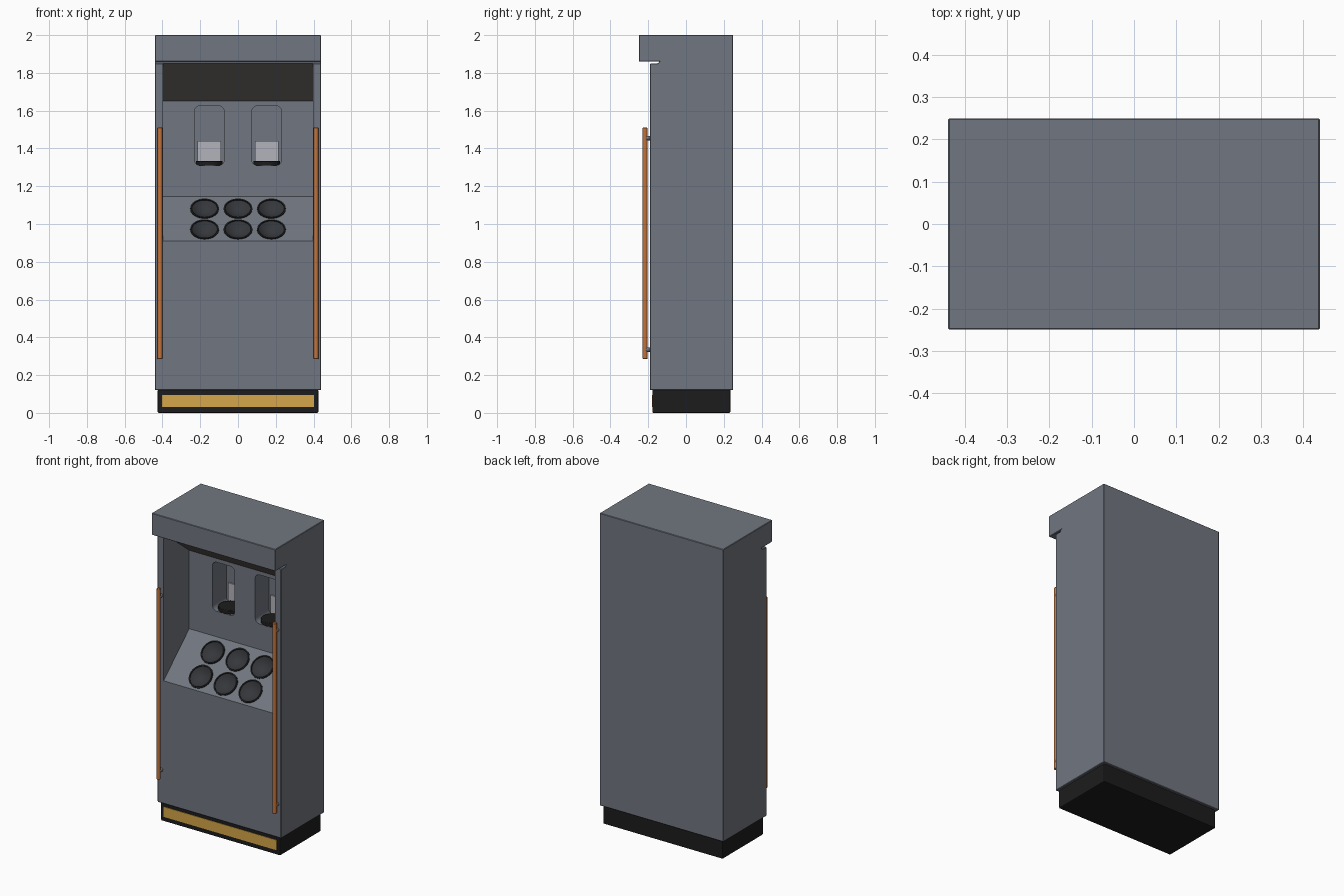
import bpy, bmesh, math
from mathutils import Vector, Matrix

cube = bpy.data.objects.get("Cube")
if cube:
    bpy.data.objects.remove(cube, do_unlink=True)


def material(name, *rgb):
    m = bpy.data.materials.new(name)
    m.use_nodes = True
    m.diffuse_color = (*rgb, 1)
    m.node_tree.nodes["Principled BSDF"].inputs["Base Color"].default_value = (*rgb, 1)
    return m


GREY = material("slate grey", 0.165, 0.182, 0.215)
WARM = material("warm grey", 0.17, 0.16, 0.15)
BLACK = material("black", 0.012, 0.012, 0.012)
DARK = material("dark grey", 0.035, 0.038, 0.043)
LIGHT = material("light grey", 0.45, 0.45, 0.5)
ORANGE = material("orange", 0.55, 0.17, 0.04)
YELLOW = material("yellow", 0.66, 0.38, 0.065)


def finish(name, bm, *mats, smooth=False):
    bmesh.ops.recalc_face_normals(bm, faces=bm.faces)
    mesh = bpy.data.meshes.new(name)
    bm.to_mesh(mesh)
    bm.free()
    ob = bpy.data.objects.new(name, mesh)
    bpy.context.collection.objects.link(ob)
    for m in mats:
        mesh.materials.append(m)
    if smooth:
        activate(ob)
        bpy.ops.object.shade_smooth_by_angle(angle=math.radians(35))
    return ob


def activate(ob):
    bpy.ops.object.select_all(action="DESELECT")
    ob.select_set(True)
    bpy.context.view_layer.objects.active = ob


def apply(ob, kind, **settings):
    mod = ob.modifiers.new(kind.lower(), kind)
    for key, value in settings.items():
        setattr(mod, key, value)
    activate(ob)
    bpy.ops.object.modifier_apply(modifier=mod.name)


def prism(name, points, offset, mat, smooth=False):
    bm = bmesh.new()
    face = bm.faces.new([bm.verts.new(p) for p in points])
    new = bmesh.ops.extrude_face_region(bm, geom=[face])["geom"]
    bmesh.ops.translate(bm, vec=offset, verts=[v for v in new if isinstance(v, bmesh.types.BMVert)])
    return finish(name, bm, mat, smooth=smooth)


def side_prism(name, profile, half, mat):
    return prism(name, [(-half, y, z) for y, z in profile], (2 * half, 0, 0), mat)


def box(name, x, y, z, mat, bevel=0):
    ob = side_prism(name, [(y[0], z[0]), (y[1], z[0]), (y[1], z[1]), (y[0], z[1])], (x[1] - x[0]) / 2, mat)
    ob.data.transform(Matrix.Translation(((x[0] + x[1]) / 2, 0, 0)))
    if bevel:
        apply(ob, "BEVEL", width=bevel, segments=2)
    return ob


def cylinder(name, r, depth, matrix, mat, sides=32, bevel=0):
    bm = bmesh.new()
    bmesh.ops.create_cone(bm, cap_ends=True, segments=sides, radius1=r, radius2=r, depth=depth, matrix=matrix)
    ob = finish(name, bm, mat, smooth=True)
    if bevel:
        apply(ob, "BEVEL", width=bevel, segments=2, limit_method="ANGLE")
    return ob


def lathe(name, profile, matrix, mats, steps=32):
    bm = bmesh.new()
    verts = [bm.verts.new((r, 0, z)) for r, z in profile]
    edges = [bm.edges.new(pair) for pair in zip(verts, verts[1:])]
    bmesh.ops.spin(bm, geom=verts + edges, cent=(0, 0, 0), axis=(0, 0, 1), angle=math.tau, steps=steps)
    bmesh.ops.remove_doubles(bm, verts=bm.verts, dist=1e-5)
    # rim faces lie outside the bowl radius
    for f in bm.faces:
        f.material_index = int(min(v.co.xy.length for v in f.verts) > RIM_IN - 0.001)
    bmesh.ops.transform(bm, matrix=matrix, verts=bm.verts)
    return finish(name, bm, *mats, smooth=True)


# Main measures: front plane, niche sill and niche back
FRONT, SILL, BACK, SLOPE_TOP = -0.19, 0.91, 0.07, 1.146
POCKET_BACK, POCKET_X = 0.212, 0.152
RIM_OUT, RIM_IN = 0.076, 0.068
slope = Vector((0, BACK - FRONT, SLOPE_TOP - SILL))
normal = Vector((0, -slope.z, slope.y)).normalized()
tilt = math.atan2(slope.z, slope.y)

# Cabinet with overhanging canopy
cabinet = side_prism("cabinet", [(FRONT, 0.12), (0.25, 0.12), (0.25, 2), (-0.25, 2), (-0.25, 1.86),
                                 (-0.14, 1.86), (-0.15, 1.85), (FRONT, 1.85)], 0.44, GREY)
apply(cabinet, "BEVEL", width=0.003, segments=1)

# Cutters: niche, rounded pockets, button wells
cutters = [side_prism("niche_cutter", [(-0.3, SILL), (FRONT, SILL), (BACK, SLOPE_TOP), (BACK, 1.65),
                                       (FRONT, 1.857), (-0.3, 1.857)], 0.396, GREY)]
for side in (-1, 1):
    outline = []
    for quarter, (sx, cz) in enumerate([(1, 1.595), (-1, 1.595), (-1, 1.34), (1, 1.34)]):
        for step in range(6):
            a = (quarter + step / 5) * math.pi / 2
            outline.append((side * POCKET_X + sx * 0.049 + 0.03 * math.cos(a), 0,
                            cz + 0.03 * math.sin(a)))
    cutters.append(prism("pocket_cutter", outline, (0, POCKET_BACK, 0), GREY))

wells = []
for z in (0.97, 1.08):
    for x in (-0.177, 0, 0.177):
        y = FRONT + slope.y * (z - SILL) / slope.z
        place = Matrix.Translation((x, y, z)) @ Matrix.Rotation(tilt, 4, "X")
        wells.append(place)
        cutters.append(cylinder("well_cutter", RIM_OUT - 0.002, 0.08, place, GREY))

for cutter in cutters:
    cutter.hide_render = True
    apply(cabinet, "BOOLEAN", object=cutter, operation="DIFFERENCE", solver="EXACT")
    bpy.data.objects.remove(cutter, do_unlink=True)

# Sloping niche ceiling in a warmer grey
while len(cabinet.data.materials) > 1:
    cabinet.data.materials.pop()
cabinet.data.materials.append(WARM)
for f in cabinet.data.polygons:
    f.material_index = int(f.normal.z < -0.5 and 1.7 < f.center.z < 1.84 and f.center.y < 0.05)
activate(cabinet)
bpy.ops.object.shade_smooth_by_angle(angle=math.radians(25))

# Round dished buttons with black rims
dish = [(RIM_IN * i / 8, -0.03 * (1 - (i / 8) ** 2)) for i in range(9)]
rim = [(RIM_IN, 0.005), (RIM_OUT, 0.005), (RIM_OUT, -0.005)]
for i, place in enumerate(wells):
    lathe(f"dished_button_{i + 1}", dish + rim, place, (DARK, BLACK))

# Pocket trays and light back panels
for side, label in ((-1, "right"), (1, "left")):
    x = side * POCKET_X
    cylinder(f"{label}_tray", 0.07, 0.026, Matrix.Translation((x, 0.138, 1.321)), BLACK, bevel=0.004)
    box(f"{label}_pocket_panel", (x - 0.063, x + 0.063), (0.203, 0.215), (1.325, 1.44), LIGHT)

    # Handrail with two brackets
    bar = side * 0.413
    cylinder(f"{label}_handrail", 0.0125, 1.225, Matrix.Translation((bar, -0.217, 0.8975)), ORANGE,
             sides=16, bevel=0.003)
    for z, place in ((0.335, "lower"), (1.455, "upper")):
        cylinder(f"{label}_{place}_bracket", 0.012, 0.035,
                 Matrix.Translation((bar, -0.2, z)) @ Matrix.Rotation(math.pi / 2, 4, "X"), GREY, sides=12)

# Plinth with yellow kick plate
box("plinth", (-0.425, 0.425), (-0.178, 0.235), (0, 0.125), BLACK, bevel=0.006)
box("kick_plate", (-0.402, 0.402), (-0.181, -0.175), (0.03, 0.095), YELLOW)
